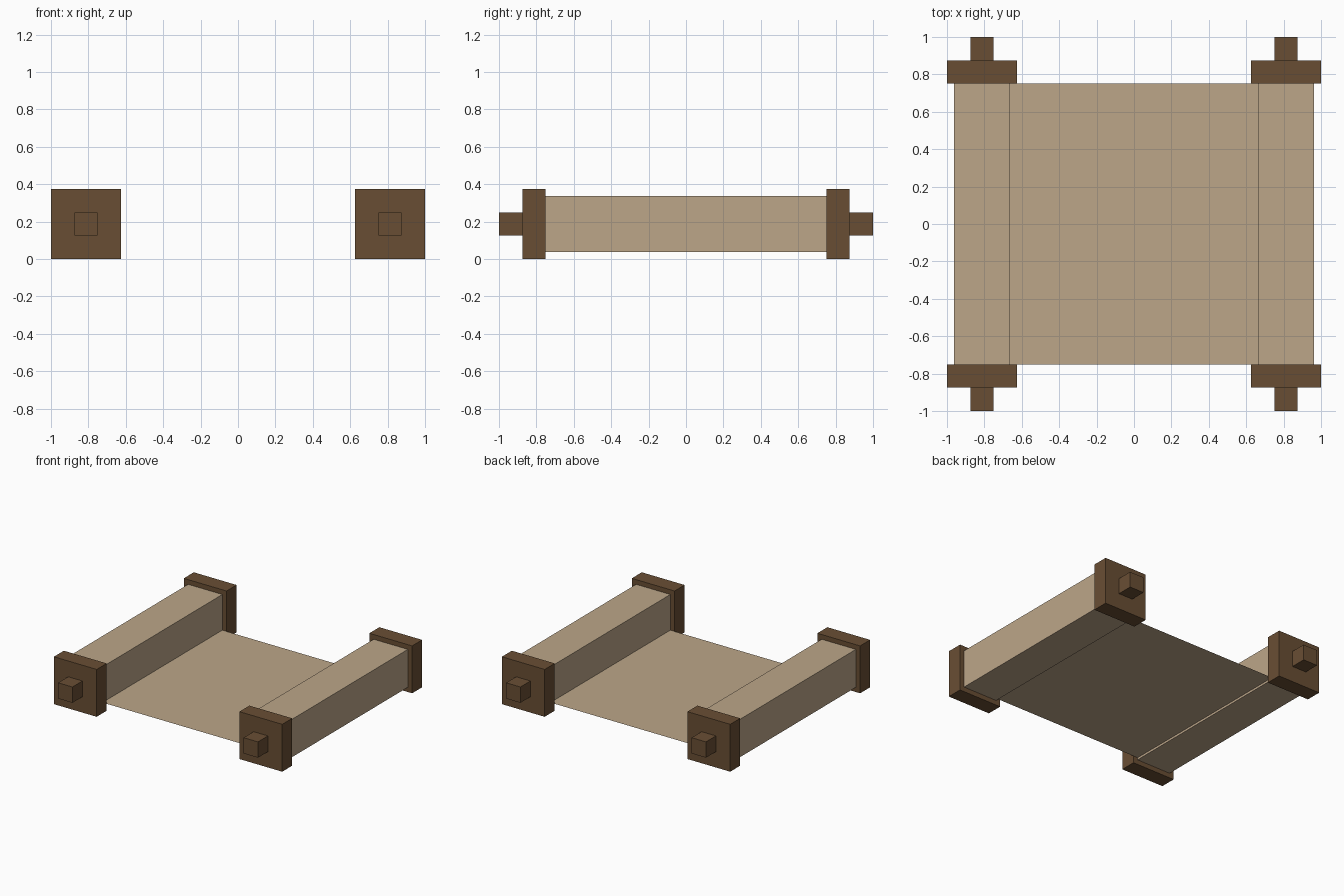
import bpy
import bmesh
from mathutils import Matrix, Vector

default = bpy.data.objects.get("Cube")
if default:
    bpy.data.objects.remove(default, do_unlink=True)


def material(name, rgb):
    mat = bpy.data.materials.new(name)
    mat.use_nodes = True
    colour = (*rgb, 1.0)
    mat.diffuse_color = colour
    bsdf = next(n for n in mat.node_tree.nodes if n.type == "BSDF_PRINCIPLED")
    bsdf.inputs["Base Color"].default_value = colour
    return mat


parchment = material("parchment", (0.503, 0.381, 0.25))
wood = material("dark wood", (0.141, 0.076, 0.034))


def add_object(name, bm, mat):
    mesh = bpy.data.meshes.new(name)
    bm.to_mesh(mesh)
    bm.free()
    mesh.materials.append(mat)
    obj = bpy.data.objects.new(name, mesh)
    bpy.context.collection.objects.link(obj)
    return obj


def box(name, centre, size, mat):
    bm = bmesh.new()
    place = Matrix.Translation(Vector(centre)) @ Matrix.Diagonal((*size, 1.0))
    bmesh.ops.create_cube(bm, size=1.0, matrix=place)
    return add_object(name, bm, mat)


AXIS_X, AXIS_Z = 0.8125, 0.1875   # centre line of each roller
ROLL, CAP, KNOB = 0.3, 0.375, 0.125
HALF_LENGTH = 0.75

# Rolled ends with their square caps and knobs
for side, sx in (("left", 1), ("right", -1)):
    x = sx * AXIS_X
    box(f"{side}_roll", (x, 0, AXIS_Z), (ROLL, 2 * HALF_LENGTH, ROLL), parchment)
    for end, sy in (("front", -1), ("back", 1)):
        cap_y = sy * (HALF_LENGTH + KNOB / 2)
        box(f"{end}_{side}_cap", (x, cap_y, AXIS_Z), (CAP, KNOB, CAP), wood)
        box(f"{end}_{side}_knob", (x, cap_y + sy * KNOB, AXIS_Z), (KNOB,) * 3, wood)

# Paper-thin open sheet between the rolls
bm = bmesh.new()
half_width = AXIS_X - ROLL / 2
place = Matrix.Translation((0, 0, 0.055)) @ Matrix.Diagonal((half_width, HALF_LENGTH, 1, 1))
bmesh.ops.create_grid(bm, x_segments=1, y_segments=1, size=1.0, matrix=place)
add_object("open_sheet", bm, parchment)
